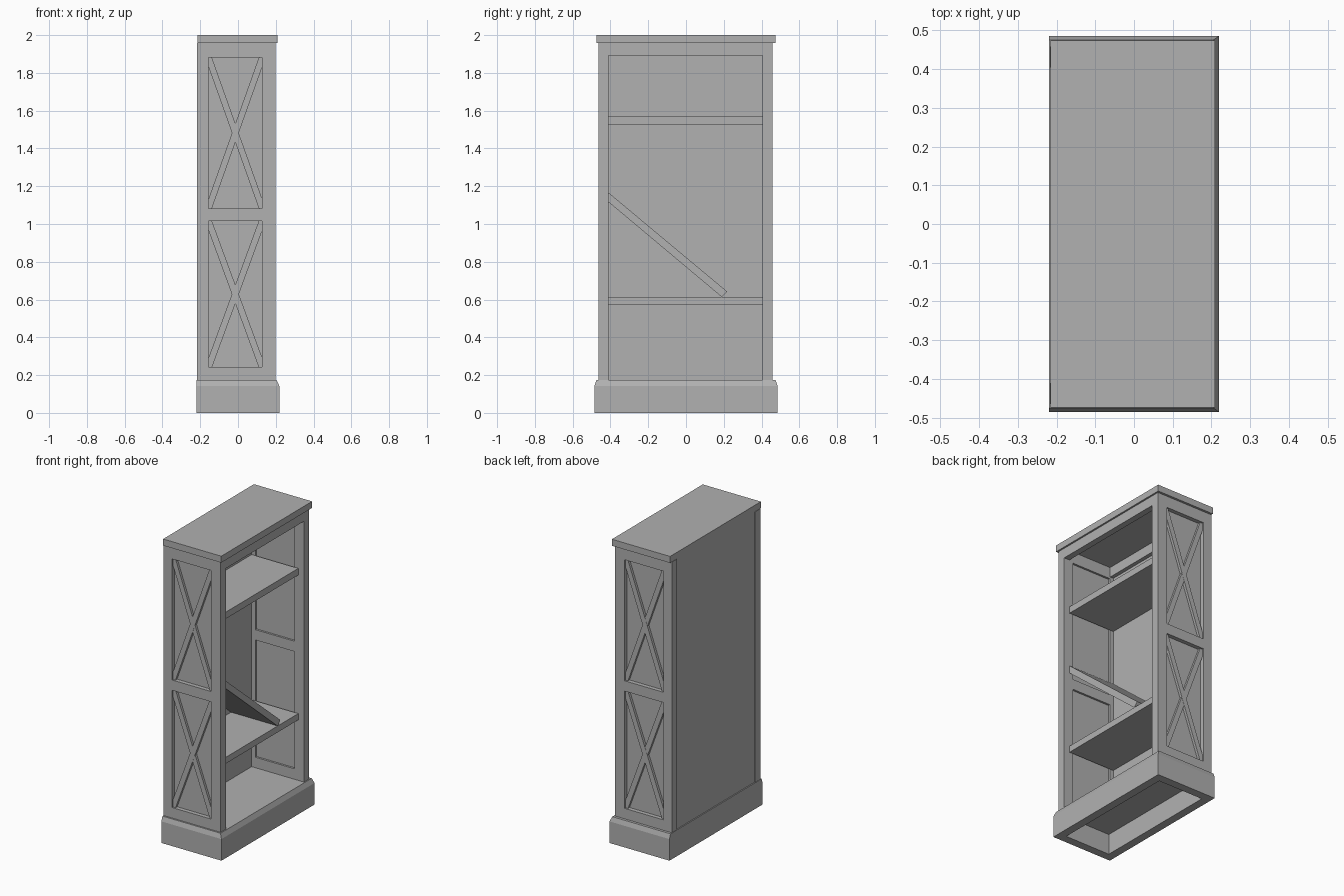
import bpy, bmesh

if "Cube" in bpy.data.objects:
    bpy.data.objects.remove(bpy.data.objects["Cube"])

# dark grey paint used on every part
PAINT = bpy.data.materials.new("grey_paint")
PAINT.diffuse_color = (0.44, 0.44, 0.44, 1)
PAINT.use_nodes = True
PAINT.node_tree.nodes["Principled BSDF"].inputs["Base Color"].default_value = PAINT.diffuse_color


def finish(name, bm):
    bmesh.ops.remove_doubles(bm, verts=bm.verts, dist=1e-5)
    bmesh.ops.recalc_face_normals(bm, faces=bm.faces)
    me = bpy.data.meshes.new(name)
    bm.to_mesh(me)
    bm.free()
    me.materials.append(PAINT)
    ob = bpy.data.objects.new(name, me)
    bpy.context.collection.objects.link(ob)
    return ob


def point(axis, a, u, v):
    return (a, u, v) if axis == 'X' else (u, a, v)


def prism(name, axis, lo, hi, pts):
    """Polygon extruded along X (points are y,z) or Y (points are x,z)."""
    bm = bmesh.new()
    near = [bm.verts.new(point(axis, lo, u, v)) for u, v in pts]
    far = [bm.verts.new(point(axis, hi, u, v)) for u, v in pts]
    bm.faces.new(near)
    bm.faces.new(far)
    for i in range(len(pts)):
        j = (i + 1) % len(pts)
        bm.faces.new((near[i], near[j], far[j], far[i]))
    return finish(name, bm)


def box(name, x, y, z):
    return prism(name, 'X', x[0], x[1], [(y[0], z[0]), (y[1], z[0]), (y[1], z[1]), (y[0], z[1])])


def frame(name, axis, lo, hi, us, vs, holes):
    """One-piece frame: grid of cells with some left open."""
    bm = bmesh.new()
    for a in (lo, hi):
        for i in range(len(us) - 1):
            for j in range(len(vs) - 1):
                if (i, j) in holes:
                    continue
                q = [(us[i], vs[j]), (us[i + 1], vs[j]), (us[i + 1], vs[j + 1]), (us[i], vs[j + 1])]
                bm.faces.new([bm.verts.new(point(axis, a, *p)) for p in q])
    bmesh.ops.remove_doubles(bm, verts=bm.verts, dist=1e-5)
    k = 0 if axis == 'X' else 1
    rim = [e for e in bm.edges if e.is_boundary and abs(e.verts[0].co[k] - lo) < 1e-5]
    find = {tuple(round(c, 3) for c in v.co): v for v in bm.verts}
    for e in rim:
        a, b = e.verts
        other = []
        for v in (b, a):
            c = [round(t, 3) for t in v.co]
            c[k] = round(hi, 3)
            other.append(find[tuple(c)])
        bm.faces.new((a, b, *other))
    return finish(name, bm)


BACK, FRONT = -0.217, 0.198
YC = -0.003            # centre line of the carcass
OUT, INN = 0.461, 0.407
SHELF_X = (-0.185, 0.157)
PX = (-0.156, 0.128)   # side panel opening
PANELS = {"lower": (0.242, 1.015), "upper": (1.083, 1.881)}

# side walls: frame, recessed panel and crossed bars
for side, s in (("left", -1), ("right", 1)):
    def yy(d):
        return YC + s * d
    frame(side + "_side_frame", 'Y', yy(INN), yy(OUT), [BACK, *PX, FRONT],
          [0.17, *PANELS["lower"], *PANELS["upper"], 1.957], {(1, 1), (1, 3)})
    for lvl, (z0, z1) in PANELS.items():
        x0, x1 = PX
        box(f"{side}_{lvl}_panel", PX, sorted((yy(0.42), yy(0.434))), (z0, z1))
        v = 0.05
        h = v * (x1 - x0) / (z1 - z0)
        bar = [(x0, z0), (x0 + h, z0), (x1, z1 - v), (x1, z1), (x1 - h, z1), (x0, z0 + v)]
        prism(f"{side}_{lvl}_bar_a", 'Y', yy(0.43), yy(0.451), bar)
        prism(f"{side}_{lvl}_bar_b", 'Y', yy(0.43), yy(0.450), [(x0 + x1 - x, z) for x, z in bar])

# back panel and front / back top rails
IY = (YC - INN, YC + INN)
box("back_panel", (-0.212, -0.183), IY, (0.17, 1.957))
box("front_top_rail", (0.157, FRONT), IY, (1.892, 1.957))
box("back_top_rail", (-0.183, -0.158), IY, (1.892, 1.957))

# shelves and slanted board
box("upper_shelf", SHELF_X, IY, (1.527, 1.571))
box("lower_shelf", SHELF_X, IY, (0.572, 0.614))
prism("slanted_board", 'X', *SHELF_X,
      [(IY[0], 1.166), (IY[0], 1.116), (0.19, 0.613), (0.217, 0.643)])

# top board
box("top_board", (-0.215, 0.209), (-0.473, 0.473), (1.957, 2.0))

# plinth with floor: sloped top edge, flush at the back, hollow underneath
bm = bmesh.new()
rings = []
for x0, x1, y, z in ((-0.219, 0.205, 0.475, 0.173), (-0.219, 0.219, 0.485, 0.142),
                     (-0.219, 0.219, 0.485, 0), (-0.165, 0.165, 0.43, 0),
                     (-0.165, 0.165, 0.43, 0.135)):
    rings.append([bm.verts.new(c) for c in ((x0, -y, z), (x1, -y, z), (x1, y, z), (x0, y, z))])
for a, b in zip(rings, rings[1:]):
    for i in range(4):
        j = (i + 1) % 4
        bm.faces.new((a[i], a[j], b[j], b[i]))
bm.faces.new(rings[0])
bm.faces.new(rings[-1])
finish("plinth", bm)
